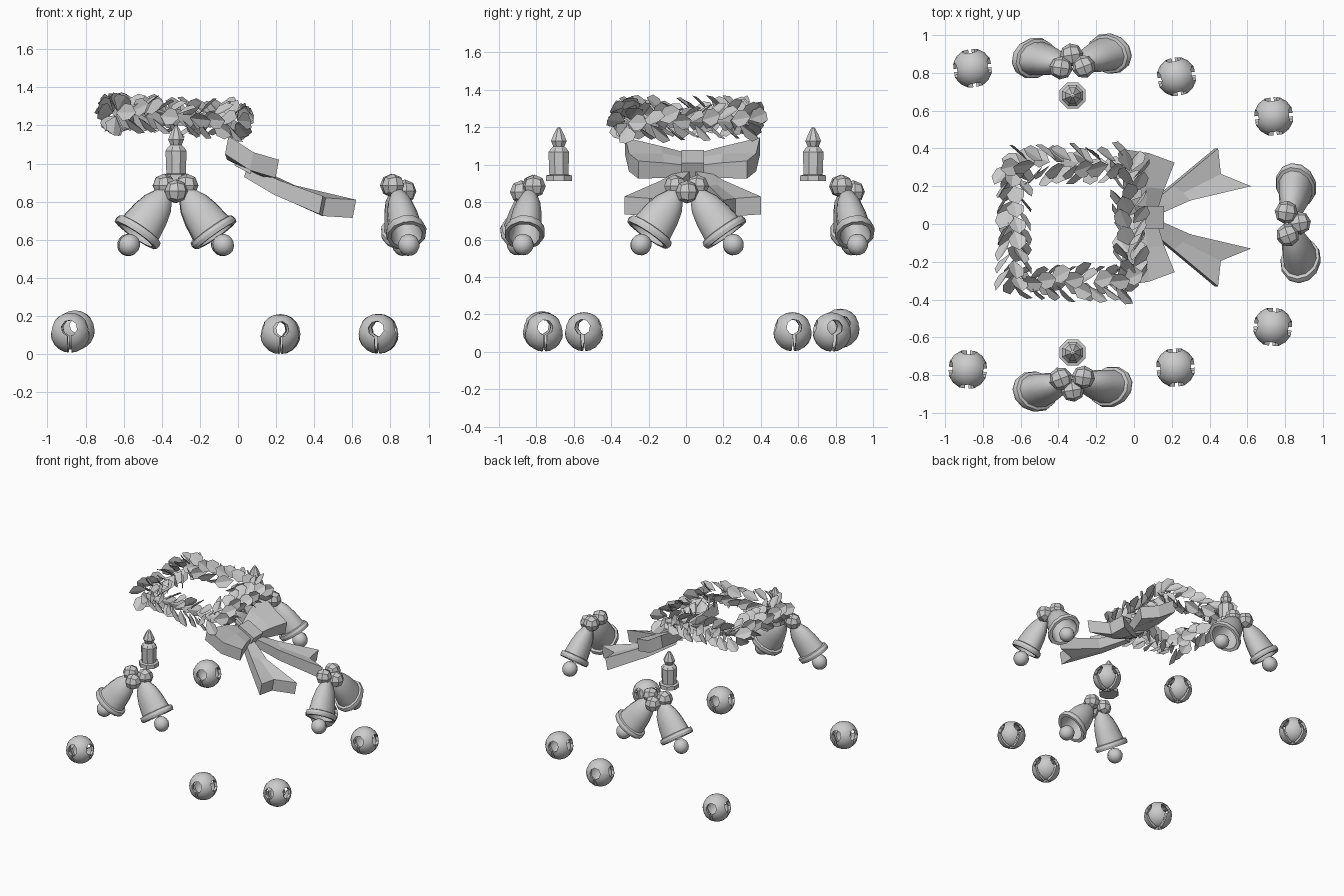
import bpy, bmesh, math, random
from mathutils import Vector, Matrix

if "Cube" in bpy.data.objects:
    bpy.data.objects.remove(bpy.data.objects["Cube"])
random.seed(4)


def add(name, mesh, matrix=Matrix(), smooth=0):
    ob = bpy.data.objects.new(name, mesh)
    bpy.context.collection.objects.link(ob)
    ob.matrix_world = matrix
    if smooth:
        bpy.ops.object.select_all(action='DESELECT')
        ob.select_set(True)
        bpy.context.view_layer.objects.active = ob
        bpy.ops.object.shade_smooth_by_angle(angle=math.radians(smooth))
    return ob


def to_mesh(bm, name, fix=True):
    if fix:
        bmesh.ops.recalc_face_normals(bm, faces=bm.faces[:])
    me = bpy.data.meshes.new(name)
    bm.to_mesh(me)
    bm.free()
    return me


def lathe(name, profile, sides):
    bm = bmesh.new()
    vs = [bm.verts.new((r, 0, z)) for r, z in profile]
    es = [bm.edges.new(p) for p in zip(vs, vs[1:])]
    bmesh.ops.spin(bm, geom=vs + es, cent=(0, 0, 0), axis=(0, 0, 1),
                   angle=2 * math.pi, steps=sides)
    bmesh.ops.remove_doubles(bm, verts=bm.verts[:], dist=1e-4)
    return to_mesh(bm, name)


def ball(name, r, u, v):
    bm = bmesh.new()
    bmesh.ops.create_uvsphere(bm, u_segments=u, v_segments=v, radius=r)
    return to_mesh(bm, name)


def quad_ball(name, r):
    bm = bmesh.new()
    bmesh.ops.create_cube(bm, size=1)
    bmesh.ops.subdivide_edges(bm, edges=bm.edges[:], cuts=1, use_grid_fill=True)
    for v in bm.verts:
        v.co = v.co.normalized() * r
    return to_mesh(bm, name)


def loft(name, sections):
    bm = bmesh.new()
    rings = [[bm.verts.new(p) for p in s] for s in sections]
    n = len(rings[0])
    for a, b in zip(rings, rings[1:]):
        for i in range(n):
            j = (i + 1) % n
            bm.faces.new((a[i], a[j], b[j], b[i]))
    h = n // 2
    for ring in (rings[0], rings[-1]):
        for i in range(h - 1):
            bm.faces.new((ring[i], ring[i + 1], ring[n - 2 - i], ring[n - 1 - i]))
    return to_mesh(bm, name)


# Leaf wreath: broad folded leaves around a rectangular path
corners = [Vector(c) for c in ((-.64, -.31, 1.265), (-.02, -.31, 1.225),
                               (-.02, .32, 1.235), (-.64, .32, 1.265))]
bm = bmesh.new()
for k in range(4):
    a, b = corners[k], corners[(k + 1) % 4]
    t = (b - a).normalized()
    out = t.cross(Vector((0, 0, 1))).normalized()
    up = out.cross(t)
    for i in range(8):
        for q in range(4):
            p = a.lerp(b, (i + .5 * (q % 2)) / 8)
            ang = math.radians(20 + 90 * q + random.uniform(-25, 25))
            n = out * math.cos(ang) + up * math.sin(ang)
            d = (t * .75 + n * random.uniform(.45, .8)).normalized()
            side = Matrix.Rotation(random.uniform(-.6, .6), 3, d) @ t.cross(n)
            nor = side.cross(d) * .012
            L = random.uniform(.12, .145)
            o = p + n * .015
            pts = [o]
            for s, w in ((.45, .048), (.8, .04)):
                pts.append(o + d * L * s + side * w + nor)
            pts.append(o + d * L)
            for s, w in ((.8, .04), (.45, .048)):
                pts.append(o + d * L * s - side * w + nor)
            v = [bm.verts.new(c) for c in pts]
            bm.faces.new(v[:4])
            bm.faces.new((v[0], v[3], v[4], v[5]))
add("wreath_leaves", to_mesh(bm, "wreath_leaves", False))

# Bow and ribbon tails, mirrored about the knot
MID = .035


def place(pts, s):
    return [(x, MID + s * y, z) for x, y, z in pts]


def slab(left, mid, right, h):
    top = [left, mid, right]
    return top + [(x - .018, y, z - h) for x, y, z in reversed(top)]


for s, tag in ((1, "right"), (-1, "left")):
    loop = [slab((0, .02, 1.06), (.06, .02, 1.035), (.12, .02, .995), .06),
            slab((-.04, .17, 1.1), (.07, .16, 1.06), (.16, .15, 1.01), .08),
            slab((-.05, .36, 1.145), (.08, .34, 1.06), (.215, .29, 1.02), .095)]
    add("bow_loop_" + tag, loft("bow_loop", [place(x, s) for x in loop]))
    tail = [slab((.05, .04, .99), (.08, .03, .985), (.12, .01, .97), .06),
            slab((.21, .17, .915), (.26, .13, .895), (.30, .09, .885), .08),
            slab((.445, .365, .83), (.46, .23, .82), (.62, .165, .81), .095)]
    add("ribbon_tail_" + tag, loft("ribbon_tail", [place(x, s) for x in tail]))
bm = bmesh.new()
bmesh.ops.create_cube(bm, size=1)
add("bow_knot", to_mesh(bm, "bow_knot"),
    Matrix.Translation((.07, MID, 1.0)) @ Matrix.Rotation(math.radians(28), 4, 'Y')
    @ Matrix.Diagonal((.15, .12, .1, 1)))

# Bell pairs (slightly flattened in depth) with clappers and berries
bell = lathe("bell", [(0, 0), (.03, -.015), (.055, -.05), (.082, -.1), (.1, -.17), (.112, -.26),
                      (.13, -.265), (.136, -.285), (.13, -.305), (.105, -.305),
                      (.085, -.17), (.05, -.08), (0, -.06)], 12)
clapper = ball("clapper", .058, 10, 8)
berry = quad_ball("berry", .062)
for tag, x, y, deg in (("front", -.325, -.87, 3.5), ("right", .865, .005, 93.5),
                       ("back", -.33, .885, 183.5)):
    M = Matrix.Translation((x, y, 0)) @ Matrix.Rotation(math.radians(deg), 4, 'Z')
    for s in (-1, 1):
        d = Vector((s * .57, -.14, -.81)).normalized()
        R = Vector((0, 0, -1)).rotation_difference(d).to_matrix().to_4x4()
        B = M @ Matrix.Translation((s * .038, .035, .87)) @ R
        add("bell_" + tag, bell, B @ Matrix.Rotation(s * .12, 4, 'Z')
            @ Matrix.Diagonal((1, .8, 1, 1)), 30)
        add("clapper_" + tag, clapper, B @ Matrix.Translation((0, 0, -.367)), 40)
    for p, a in (((-.06, .055, .885), .3), ((.06, .055, .885), -.2), ((0, -.01, .855), .1)):
        add("berry_" + tag, berry, M @ Matrix.Translation(p) @ Matrix.Rotation(a, 4, 'Z'))

# Candles with flame
candle = lathe("candle", [(0, 0), (.075, 0), (.075, .03), (.055, .035), (.06, .155), (.045, .175),
                          (.032, .185), (.045, .215), (.03, .25), (.01, .285), (0, .29)], 8)
for tag, y in (("front", -.68), ("back", .68)):
    add("candle_" + tag, candle, Matrix.Translation((-.325, y, .912))
        @ Matrix.Rotation(math.pi / 8, 4, 'Z'))

# Jingle bell: hollow shell with cross slits ending in round holes
src = add("jingle_source", ball("jingle_source", .105, 16, 10))
mod = src.modifiers.new("shell", 'SOLIDIFY')
mod.thickness = .02
cutters = []
for axis in range(2):
    turn = Matrix.Rotation(axis * math.pi / 2, 4, 'Z')
    bm = bmesh.new()
    bmesh.ops.create_cube(bm, size=1)
    cutters.append(add("slit_cutter", to_mesh(bm, "slit_cutter"), turn
                       @ Matrix.Translation((0, .0007, -.056)) @ Matrix.Diagonal((.3, .017, .15, 1))))
    bm = bmesh.new()
    bmesh.ops.create_cone(bm, cap_ends=True, segments=8, radius1=.042, radius2=.042, depth=.3)
    cutters.append(add("hole_cutter", to_mesh(bm, "hole_cutter"), turn
                       @ Matrix.Translation((0, .0007, .025)) @ Matrix.Rotation(math.pi / 2, 4, 'Y')
                       @ Matrix.Rotation(.2, 4, 'Z')))
for c in cutters:
    c.hide_render = True
    mod = src.modifiers.new("cut", 'BOOLEAN')
    mod.operation, mod.solver, mod.object = 'DIFFERENCE', 'EXACT', c
bpy.context.view_layer.update()
jingle = bpy.data.meshes.new_from_object(src.evaluated_get(bpy.context.evaluated_depsgraph_get()))
for ob in [src] + cutters:
    bpy.data.objects.remove(ob)
for x, y, z, deg in ((-.855, .825, .125, 8), (.225, .78, .105, 10), (.74, .57, .107, 5),
                     (.735, -.545, .107, -6), (.22, -.76, .105, 4), (-.88, -.77, .112, -3)):
    add("jingle_bell", jingle, Matrix.Translation((x, y, z))
        @ Matrix.Rotation(math.radians(deg), 4, 'Z'), 35)
